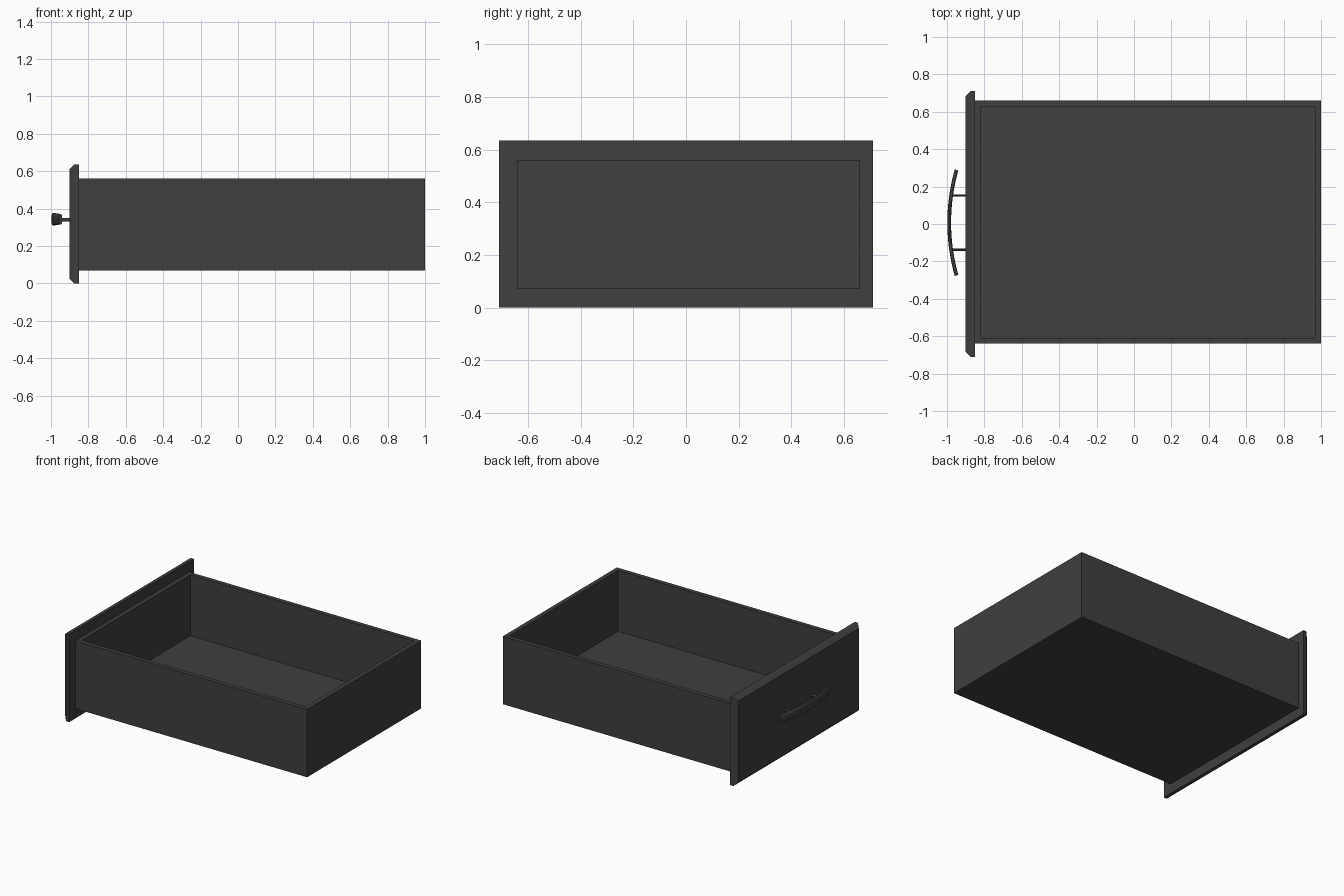
import bpy, bmesh, math
from mathutils import Vector

cube = bpy.data.objects.get("Cube")
if cube:
    bpy.data.objects.remove(cube, do_unlink=True)

charcoal = bpy.data.materials.new("charcoal")
charcoal.use_nodes = True
COLOUR = (0.05, 0.05, 0.05, 1)
charcoal.diffuse_color = COLOUR
charcoal.node_tree.nodes["Principled BSDF"].inputs["Base Color"].default_value = COLOUR


def finish(name, bm, angle=None):
    """Turn a bmesh into a coloured object, smooth below the given angle."""
    bmesh.ops.recalc_face_normals(bm, faces=bm.faces)
    mesh = bpy.data.meshes.new(name)
    bm.to_mesh(mesh)
    bm.free()
    mesh.materials.append(charcoal)
    ob = bpy.data.objects.new(name, mesh)
    bpy.context.collection.objects.link(ob)
    if angle:
        bpy.ops.object.select_all(action="DESELECT")
        ob.select_set(True)
        bpy.context.view_layer.objects.active = ob
        bpy.ops.object.shade_smooth_by_angle(angle=math.radians(angle))
    return ob


def box(lo, hi):
    """Box between two corners."""
    bm = bmesh.new()
    bmesh.ops.create_cube(bm, size=1)
    lo, hi = Vector(lo), Vector(hi)
    for v in bm.verts:
        v.co = (lo + hi) / 2 + v.co * (hi - lo)
    return bm


def face_towards(bm, axis):
    return max(bm.faces, key=lambda f: f.calc_center_median().dot(Vector(axis)))


# Open tray: inset the top, fit the rim, push the floor down
bm = box((-0.85, -0.64, 0.07), (1, 0.66, 0.56))
top = face_towards(bm, (0, 0, 1))
bmesh.ops.inset_individual(bm, faces=[top], thickness=0.045)
for v in top.verts:
    if v.co.x < 0:
        v.co.x = -0.82
floor = bmesh.ops.extrude_discrete_faces(bm, faces=[top])["faces"][0]
bmesh.ops.translate(bm, verts=floor.verts, vec=(0, 0, -0.44))
finish("drawer_tray", bm)

# Face panel with chamfered outer border
bm = box((-0.875, -0.71, 0), (-0.85, 0.71, 0.635))
outer = face_towards(bm, (-1, 0, 0))
bmesh.ops.inset_individual(bm, faces=[outer], thickness=0.035, depth=0.025)
panel = finish("face_panel", bm, 45)
panel.modifiers.new("even_shading", "WEIGHTED_NORMAL").keep_sharp = True

# Bowed grip: flattened oval section swept along a shallow arc
HANDLE_Y, HANDLE_Z, STEPS, SIDES = 0.007, 0.343, 24, 16
bm = bmesh.new()
rings = []
for i in range(STEPS + 1):
    t = 2 * i / STEPS - 1
    height = 0.034 - 0.006 * t * t
    tilt = 0.29 * t
    centre = Vector((-0.988 + 0.039 * t * t, HANDLE_Y + 0.282 * t, HANDLE_Z))
    ring = []
    for k in range(SIDES):
        a = math.tau * k / SIDES
        across = 0.01 * math.cos(a)
        rise = height * math.copysign(abs(math.sin(a)) ** 0.7, math.sin(a))
        offset = Vector((across * math.cos(tilt), -across * math.sin(tilt), rise))
        ring.append(bm.verts.new(centre + offset))
    rings.append(ring)
for a, b in zip(rings, rings[1:]):
    for k in range(SIDES):
        n = (k + 1) % SIDES
        bm.faces.new((a[k], a[n], b[n], b[k]))
bm.faces.new(rings[0])
bm.faces.new(rings[-1])
finish("handle_grip", bm, 50)

# Two posts joining the grip to the panel
for side, name in ((-1, "right_handle_post"), (1, "left_handle_post")):
    bm = bmesh.new()
    bmesh.ops.create_cone(bm, cap_ends=True, segments=12, radius1=0.5,
                          radius2=0.5, depth=1)
    for v in bm.verts:
        x, y, z = v.co
        v.co = (-0.934 + z * 0.09, HANDLE_Y + 0.145 * side + y * 0.012,
                HANDLE_Z - 0.003 + x * 0.02)
    finish(name, bm, 40)
